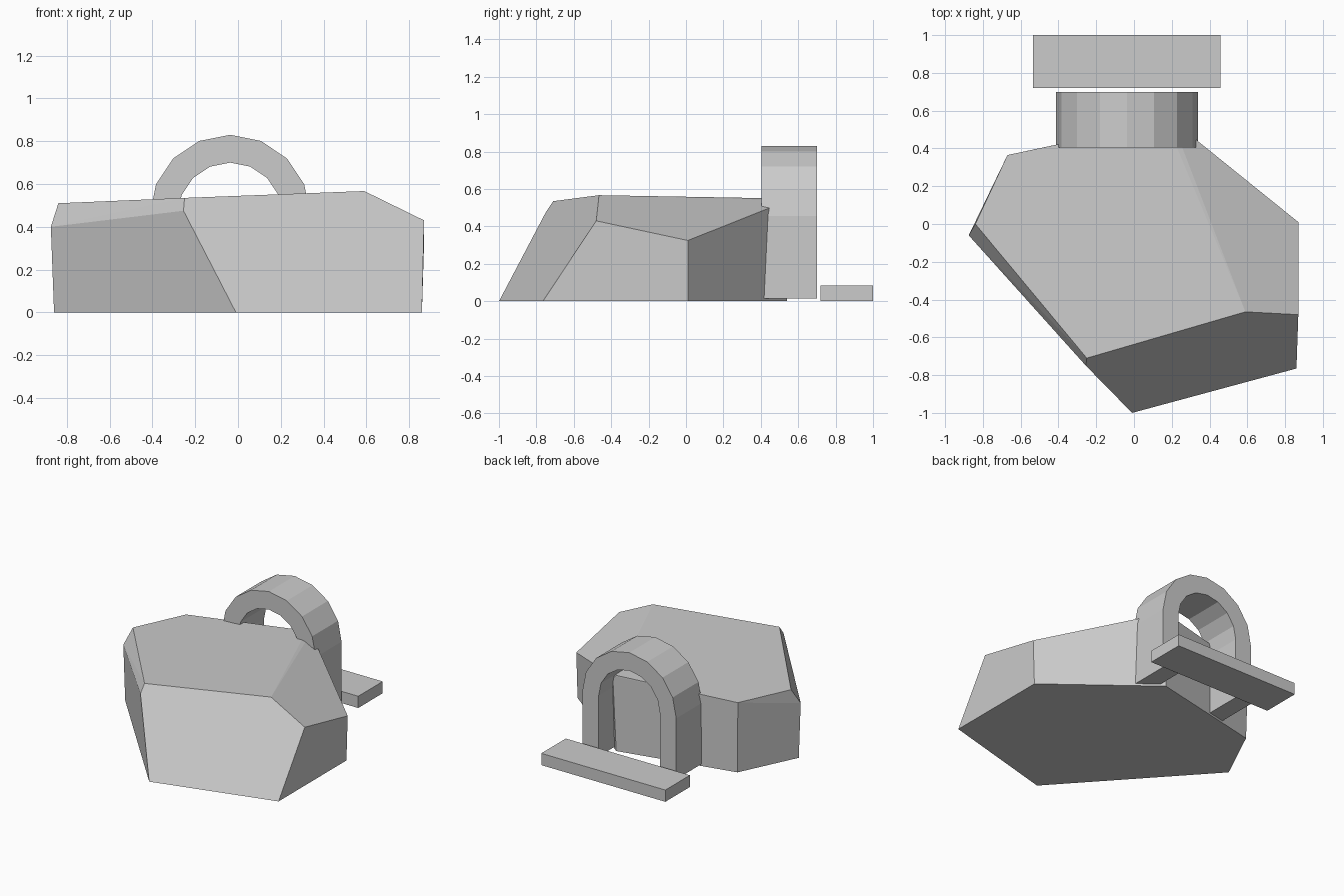
import bpy
import bmesh
from math import cos, sin, pi, radians

default = bpy.data.objects.get("Cube")
if default:
    bpy.data.objects.remove(default, do_unlink=True)

grey = bpy.data.materials.new("stone_grey")
grey.use_nodes = True
colour = (0.6, 0.6, 0.6, 1)
grey.diffuse_color = colour
grey.node_tree.nodes["Principled BSDF"].inputs["Base Color"].default_value = colour


def finish(bm, name):
    bmesh.ops.recalc_face_normals(bm, faces=bm.faces)
    mesh = bpy.data.meshes.new(name)
    bm.to_mesh(mesh)
    bm.free()
    mesh.materials.append(grey)
    obj = bpy.data.objects.new(name, mesh)
    bpy.context.collection.objects.link(obj)
    return obj


def hull(name, points):
    """Faceted convex solid around a few corner points."""
    bm = bmesh.new()
    for p in points:
        bm.verts.new(p)
    result = bmesh.ops.convex_hull(bm, input=bm.verts)
    loose = [g for g in result["geom_interior"] if isinstance(g, bmesh.types.BMVert)]
    bmesh.ops.delete(bm, geom=loose, context="VERTS")
    bmesh.ops.dissolve_limit(bm, angle_limit=radians(3), verts=bm.verts, edges=bm.edges)
    return finish(bm, name)


def extrude_y(name, profile, y0, y1):
    """Extrude an (x, z) outline along y."""
    bm = bmesh.new()
    face = bm.faces.new([bm.verts.new((x, y0, z)) for x, z in profile])
    out = bmesh.ops.extrude_face_region(bm, geom=[face])
    moved = [g for g in out["geom"] if isinstance(g, bmesh.types.BMVert)]
    bmesh.ops.translate(bm, vec=(0, y1 - y0, 0), verts=moved)
    return finish(bm, name)


# Boulder: base outline, shoulder corners, then the sloping top
base = [(-0.01, -1), (0.86, -0.765), (0.86, 0.01), (0.18, 0.54), (-0.66, 0.355), (-0.86, -0.06)]
shoulder = [(-0.255, -0.75, 0.475), (0.87, -0.48, 0.43), (0.87, 0.01, 0.325),
            (0.2, 0.55, 0.54), (-0.875, -0.06, 0.4)]
top = [(-0.25, -0.71, 0.535), (0.59, -0.465, 0.567), (0.17, 0.543, 0.549),
       (-0.67, 0.365, 0.51), (-0.84, 0, 0.51)]
hull("boulder", [(x, y, 0) for x, y in base] + shoulder + top)

# Arch: half ring of eight segments on straight legs
CENTRE_X, SPRING_Z, FOOT_Z = -0.037, 0.455, 0.015


def arc(radius):
    angles = [pi * i / 8 for i in range(9)]
    ring = [(CENTRE_X + radius * cos(a), SPRING_Z + radius * sin(a)) for a in angles]
    return [(CENTRE_X + radius, FOOT_Z)] + ring + [(CENTRE_X - radius, FOOT_Z)]


extrude_y("arch", arc(0.375) + arc(0.245)[::-1], 0.405, 0.7)

# Flat step behind the arch
extrude_y("step", [(-0.535, 0), (0.457, 0), (0.457, 0.085), (-0.535, 0.085)], 0.72, 1)
